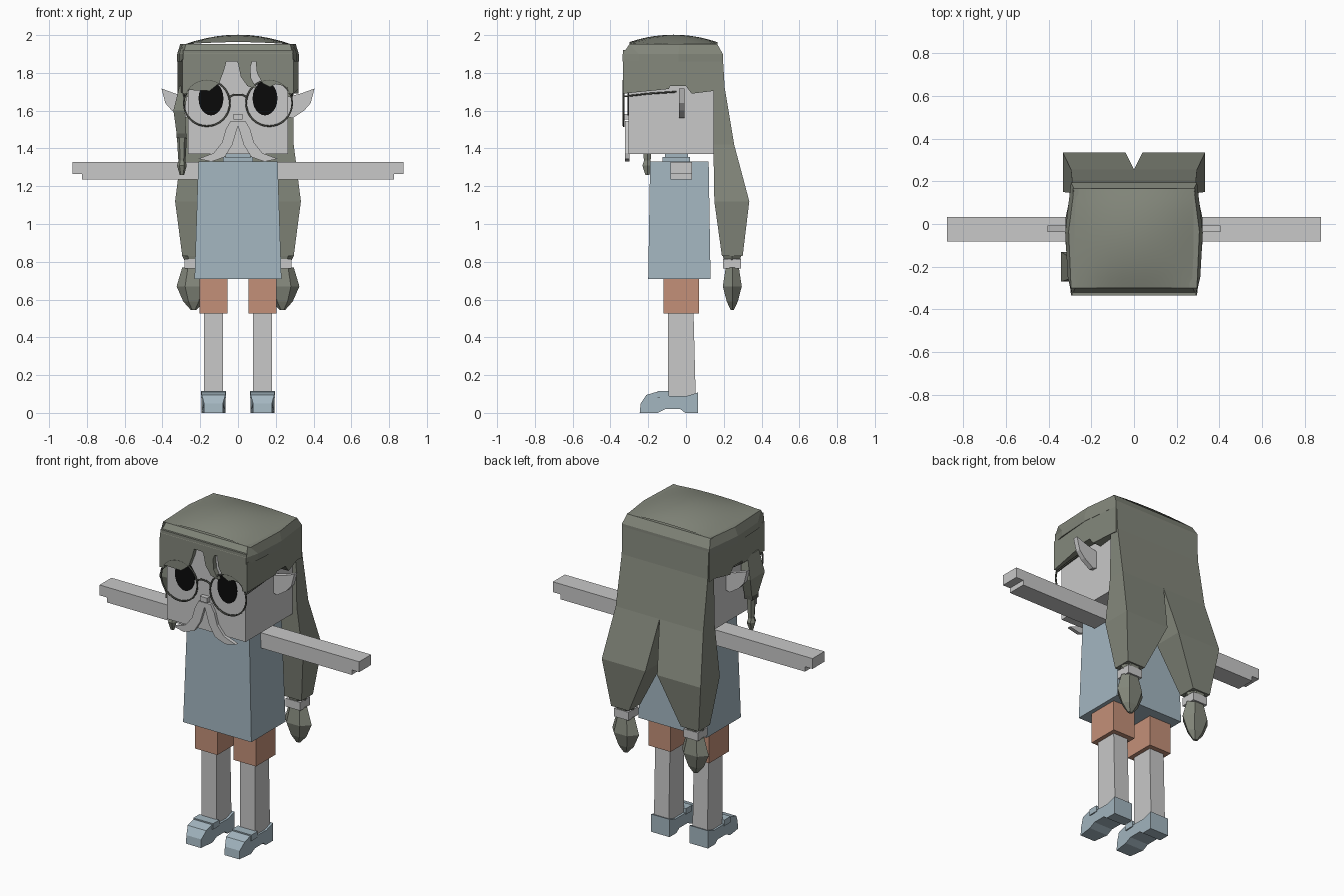
import bpy, bmesh, math
from mathutils import Vector

if "Cube" in bpy.data.objects:
    bpy.data.objects.remove(bpy.data.objects["Cube"])


def material(name, r, g, b):
    m = bpy.data.materials.new(name)
    m.use_nodes = True
    m.diffuse_color = (r, g, b, 1)
    m.node_tree.nodes["Principled BSDF"].inputs["Base Color"].default_value = (r, g, b, 1)
    return m


SKIN = material("pale grey", 0.58, 0.58, 0.58)
HAIR = material("moss grey", 0.23, 0.245, 0.2)
BLUE = material("dusty blue", 0.37, 0.47, 0.53)
CLAY = material("clay orange", 0.55, 0.28, 0.19)
BLACK = material("eye black", 0.003, 0.003, 0.003)
WIRE = material("dark frame", 0.09, 0.095, 0.08)


def finish(name, bm, mat, smooth=None):
    bmesh.ops.recalc_face_normals(bm, faces=bm.faces)
    me = bpy.data.meshes.new(name)
    bm.to_mesh(me)
    bm.free()
    me.materials.append(mat)
    ob = bpy.data.objects.new(name, me)
    bpy.context.collection.objects.link(ob)
    if smooth:
        bpy.ops.object.select_all(action="DESELECT")
        bpy.context.view_layer.objects.active = ob
        ob.select_set(True)
        bpy.ops.object.shade_smooth_by_angle(angle=math.radians(smooth))
    return ob


def loft(name, rings, mat, smooth=None):
    """Skin a stack of equal-length point rings and cap both ends."""
    bm = bmesh.new()
    loops = [[bm.verts.new(p) for p in ring] for ring in rings]
    for a, b in zip(loops, loops[1:]):
        for i in range(len(a)):
            j = (i + 1) % len(a)
            bm.faces.new((a[i], a[j], b[j], b[i]))
    bm.faces.new(loops[0])
    bm.faces.new(loops[-1])
    return finish(name, bm, mat, smooth)


def rect(z, x0, x1, y0, y1):
    return [(x0, y0, z), (x1, y0, z), (x1, y1, z), (x0, y1, z)]


def box(name, x0, x1, y0, y1, z0, z1, mat):
    return loft(name, [rect(z0, x0, x1, y0, y1), rect(z1, x0, x1, y0, y1)], mat)


def front_plate(name, pts, y0, y1, mat, smooth=None):
    return loft(name, [[(x, y, z) for x, z in pts] for y in (y0, y1)], mat, smooth)


def side_plate(name, pts, x0, x1, mat, smooth=None):
    return loft(name, [[(x, y, z) for y, z in pts] for x in (x0, x1)], mat, smooth)


def hexes(cx, cy, rows):
    """Six-sided rings from (height, half width, half depth) rows."""
    return [[(cx + w * math.cos(k * math.pi / 3), cy + d * math.sin(k * math.pi / 3), z)
             for k in range(6)] for z, w, d in rows]


def wire(name, pts, cyclic=False):
    cu = bpy.data.curves.new(name, "CURVE")
    cu.dimensions = "3D"
    cu.bevel_depth = 0.005
    cu.bevel_resolution = 1
    sp = cu.splines.new("POLY")
    sp.points.add(len(pts) - 1)
    for p, co in zip(sp.points, pts):
        p.co = (*co, 1)
    sp.use_cyclic_u = cyclic
    cu.materials.append(WIRE)
    bpy.context.collection.objects.link(bpy.data.objects.new(name, cu))


def oval(cx, cz, rx, rz, n):
    return [(cx + rx * math.cos(2 * math.pi * i / n), cz + rz * math.sin(2 * math.pi * i / n))
            for i in range(n)]


# Body and head
loft("shirt", [rect(0.71, -0.23, 0.23, -0.2, 0.13), rect(1.33, -0.21, 0.21, -0.19, 0.12)], BLUE)
box("collar", -0.08, 0.08, -0.125, 0.02, 1.33, 1.355, BLUE)
box("neck", -0.065, 0.065, -0.11, 0.01, 1.35, 1.38, BLUE)
box("head", -0.265, 0.265, -0.305, 0.145, 1.37, 1.89, SKIN)
box("nose", -0.025, 0.025, -0.332, -0.3, 1.553, 1.583, SKIN)

# Hair cap: outer wall bands, then a gently domed lid
outline = [(-0.29, -0.335), (0.29, -0.335), (0.31, -0.25), (0.322, -0.04),
           (0.295, 0.195), (-0.295, 0.195), (-0.322, -0.04), (-0.31, -0.25)]
loft("hair_band", [[(x, y, 1.86) for x, y in outline], [(x, y, 1.9) for x, y in outline],
                   [(x * 0.95, -0.3 if y < -0.2 else y * 0.85, 1.952) for x, y in outline]], HAIR)
bm = bmesh.new()
bmesh.ops.create_grid(bm, x_segments=10, y_segments=10, size=1)
for v in bm.verts:
    u, w = v.co.x, v.co.y
    v.co = (u * 0.285, -0.067 + w * 0.233, 1.95 + 0.052 * (1 - u * u) * (1 - 0.75 * w * w))
finish("hair_crown", bm, HAIR, 40)

# Fringe with two partings
fringe = [(-0.29, 1.71), (-0.15, 1.705), (-0.1, 1.745), (-0.075, 1.81), (-0.06, 1.865),
          (-0.025, 1.89), (0, 1.85), (0.015, 1.78), (0.05, 1.73), (0.1, 1.715), (0.07, 1.77),
          (0.065, 1.83), (0.09, 1.9), (0.1, 1.8), (0.13, 1.745), (0.17, 1.725), (0.2, 1.74),
          (0.25, 1.73), (0.29, 1.7), (0.29, 1.92), (-0.29, 1.92)]
front_plate("fringe", fringe, -0.334, -0.306, HAIR)

# Back hair sheet
loft("back_hair", [rect(1.42, -0.295, 0.295, 0.145, 0.255), rect(1.72, -0.29, 0.29, 0.145, 0.205),
                   rect(1.9, -0.29, 0.29, 0.14, 0.194)], HAIR)

for s, side in ((1, "left"), (-1, "right")):
    # Side hair and ears
    lock = [(-0.334, 1.69), (-0.09, 1.715), (-0.085, 1.73), (0, 1.73), (0.03, 1.69),
            (0.15, 1.705), (0.195, 1.7), (0.195, 1.87), (-0.04, 1.87), (-0.334, 1.87)]
    ob = side_plate(side + "_side_hair", lock, s * 0.262, s * 0.295, HAIR)
    for v in ob.data.vertices:
        if abs(v.co.x) > 0.28 and -0.3 < v.co.y < 0.1:
            v.co.x = s * 0.32
    ear = [(0.25, 1.67), (0.33, 1.69), (0.405, 1.717), (0.385, 1.64), (0.35, 1.6), (0.29, 1.56), (0.25, 1.57)]
    front_plate(side + "_ear", [(s * x, z) for x, z in ear], -0.037, -0.007, SKIN)

    # Pigtail, tie and end tuft
    tail = [rect(1.42, 0, s * 0.295, 0.145, 0.255), rect(1.12, s * 0.04, s * 0.333, 0.15, 0.335),
            rect(0.83, s * 0.175, s * 0.295, 0.19, 0.3)]
    loft(side + "_pigtail", tail, HAIR)
    loft(side + "_pigtail_end", hexes(s * 0.235, 0.243, ((0.83, 0.06, 0.055), (0.81, 0.05, 0.05))), HAIR)
    box(side + "_hair_tie", s * 0.185, s * 0.283, 0.195, 0.29, 0.765, 0.815, SKIN)
    loft(side + "_tuft", hexes(s * 0.235, 0.245, ((0.77, 0.06, 0.04), (0.67, 0.09, 0.058),
                                                 (0.59, 0.055, 0.034), (0.545, 0.015, 0.01))), HAIR)

    # Face details
    front_plate(side + "_eye", oval(s * 0.143, 1.665, 0.066, 0.09, 24), -0.309, -0.304, BLACK)
    ring = oval(s * 0.165, 1.64, 0.122, 0.122, 32)
    wire(side + "_lens_rim", [(x, -0.33, z) for x, z in ring], True)
    wire(side + "_temple", [(s * 0.285, -0.33, 1.675), (s * 0.29, -0.2, 1.69), (s * 0.285, -0.05, 1.7)])
    whisker = [(0, 1.545), (0.04, 1.545), (0.065, 1.5), (0.085, 1.43), (0.13, 1.375), (0.21, 1.345),
               (0.14, 1.33), (0.07, 1.355), (0.03, 1.42), (0, 1.52)]
    front_plate(side + "_moustache", [(s * x, z) for x, z in whisker], -0.322, -0.3, SKIN)

    # Arm with a stepped hand end
    arm = [(0.2, 1.235), (0.825, 1.235), (0.825, 1.265), (0.875, 1.265), (0.875, 1.328), (0.2, 1.328)]
    front_plate(side + "_arm", [(s * x, z) for x, z in arm], -0.083, 0.032, SKIN)

    # Shorts, leg and shoe
    box(side + "_shorts_leg", s * 0.055, s * 0.205, -0.12, 0.07, 0.525, 0.715, CLAY)
    loft(side + "_leg", [rect(0.06, s * 0.08, s * 0.18, -0.095, 0.052),
                         rect(0.525, s * 0.08, s * 0.18, -0.095, 0.04)], SKIN)
    sole = [(-0.245, 0), (-0.24, 0.05), (-0.21, 0.095), (-0.16, 0.11), (-0.12, 0.105), (-0.09, 0.09),
            (0, 0.088), (0.063, 0.108), (0.063, 0), (-0.005, 0), (-0.03, 0.02), (-0.11, 0.02), (-0.15, 0)]
    shoe = side_plate(side + "_shoe", sole, s * 0.067, s * 0.192, BLUE)
    for v in shoe.data.vertices:
        if v.co.y < -0.22:
            v.co.x += (s * 0.13 - v.co.x) * 0.2
    box(side + "_shoe_strap", s * 0.063, s * 0.196, -0.15, -0.09, 0.08, 0.116, BLUE)

wire("spectacle_bridge", [(-0.05, -0.33, 1.67), (-0.02, -0.33, 1.685), (0.02, -0.33, 1.685), (0.05, -0.33, 1.67)])

# Single side braid on the right temple
loft("side_lock", [rect(1.73, -0.31, -0.265, -0.26, -0.15), rect(1.6, -0.342, -0.28, -0.27, -0.13),
                   rect(1.48, -0.325, -0.275, -0.23, -0.17)], HAIR)
box("side_lock_tie", -0.325, -0.272, -0.235, -0.175, 1.455, 1.48, WIRE)
loft("side_braid", hexes(-0.297, -0.205, ((1.455, 0.026, 0.028), (1.35, 0.02, 0.022), (1.335, 0.018, 0.02),
                                         (1.31, 0.026, 0.03), (1.26, 0.012, 0.012))), HAIR)
